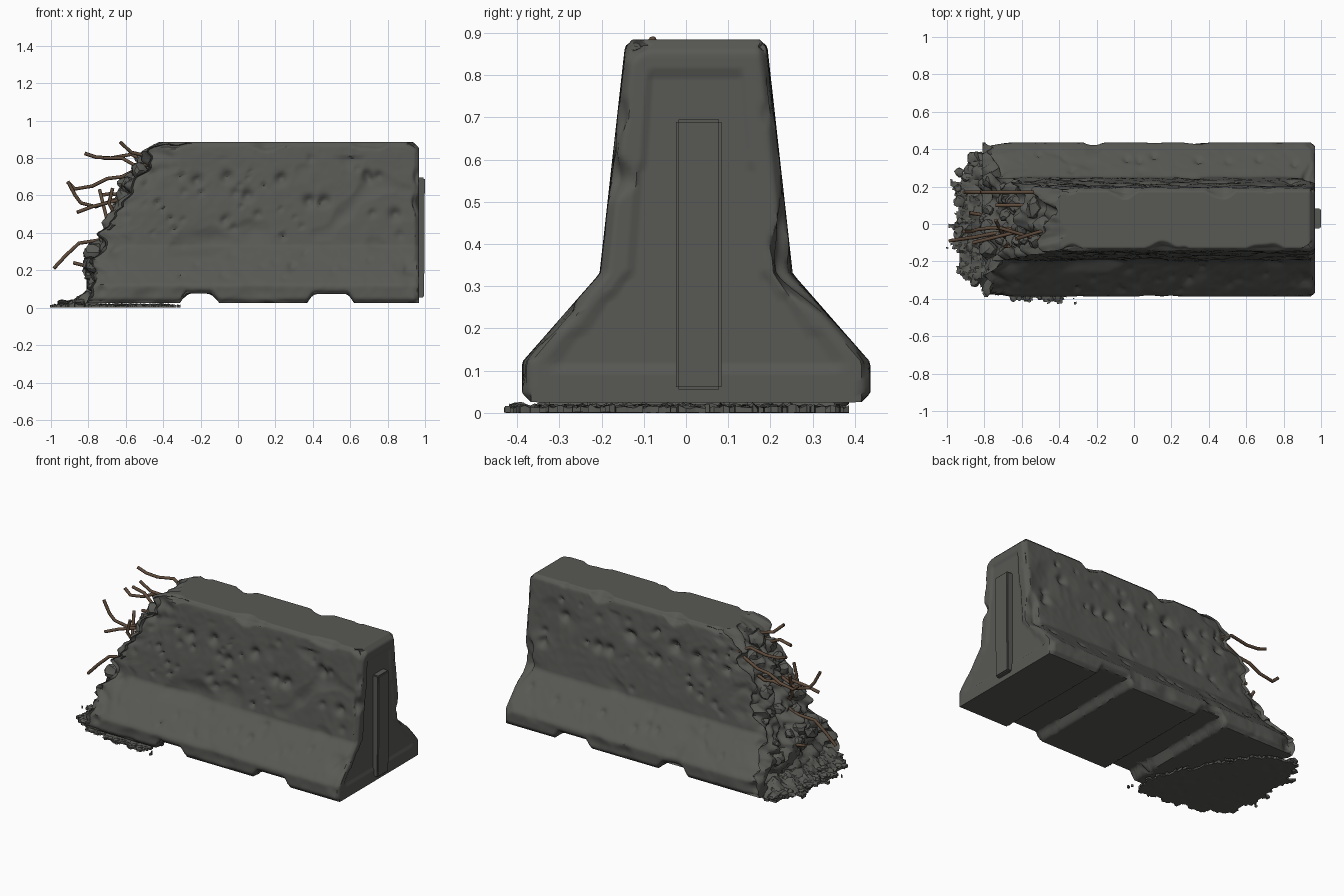
import bpy, bmesh, math, random
from mathutils import Vector, noise

if "Cube" in bpy.data.objects:
    bpy.data.objects.remove(bpy.data.objects["Cube"])

random.seed(7)
X1, Z0, Z1, YC = 0.968, 0.025, 0.885, 0.024


def material(name, rgb):
    m = bpy.data.materials.new(name)
    m.diffuse_color = (*rgb, 1)
    m.use_nodes = True
    m.node_tree.nodes["Principled BSDF"].inputs["Base Color"].default_value = m.diffuse_color
    return m


concrete = material("dark concrete", (0.098, 0.098, 0.09))
rust = material("rusty steel", (0.115, 0.072, 0.045))


def add_object(name, bm, mat, angle=40):
    me = bpy.data.meshes.new(name)
    bmesh.ops.recalc_face_normals(bm, faces=bm.faces)
    bm.to_mesh(me)
    bm.free()
    ob = bpy.data.objects.new(name, me)
    bpy.context.collection.objects.link(ob)
    me.materials.append(mat)
    bpy.ops.object.select_all(action='DESELECT')
    ob.select_set(True)
    bpy.context.view_layer.objects.active = ob
    bpy.ops.object.shade_smooth_by_angle(angle=math.radians(angle))
    return ob


def interp(pts, t):
    if t <= pts[0][0]:
        return pts[0][1]
    for (a, va), (b, vb) in zip(pts, pts[1:]):
        if t <= b:
            return va + (vb - va) * (t - a) / (b - a)
    return pts[-1][1]


# barrier profile, broken end line and underside notches
WIDTH = [(0.025, 0.413), (0.12, 0.413), (0.33, 0.229), (0.885, 0.167)]
BREAK = [(0.0, -0.80), (0.29, -0.79), (0.38, -0.71), (0.54, -0.64),
         (0.67, -0.60), (0.77, -0.50), (0.885, -0.40)]
NOTCH = [(-0.31, 0.025), (-0.28, 0.075), (-0.14, 0.075), (-0.10, 0.025),
         (0.37, 0.025), (0.40, 0.072), (0.59, 0.072), (0.62, 0.025)]

# impact pits on both faces: x, z, radius, depth, side
pits = [(x, z, 0.035, 0.03, s) for s in (-1, 1) for x, z in
        [(-0.22, .68), (-.06, .7), (.23, .69), (.46, .57), (.38, .57), (.7, .69), (.05, .6), (.84, .5)]]
for s in (-1, 1):
    for k in range(45):
        low = k % 4 == 0
        pits.append((random.uniform(-.55, .9), random.uniform(.15, .3) if low else random.uniform(.37, .8),
                     random.uniform(.012, .028), random.uniform(.008, .02), s))


def chamfer(a, b, r):
    return max(0.0, (r - a - b) * 0.5)


def chip(p, seed):
    n = noise.noise(p * 4 + Vector((seed, 0, 0))) + 0.5 * noise.noise(p * 11 + Vector((0, seed, 0)))
    return 0.022 + 0.11 * max(0.0, n - 0.1)


def shape(u, v, w):
    """Map a unit-cube surface point to the damaged barrier."""
    z = Z0 + (Z1 - Z0) * w
    s = 2 * v - 1
    y = YC + s * interp(WIDTH, z)
    q = Vector((0, y, z))
    xl = interp(BREAK, z)
    xl += 0.09 * noise.noise(q * 9) + 0.05 * noise.noise(q * 22) + 0.04 * abs(noise.noise(q * 5))
    if z < 0.3:
        xl = max(xl, -0.81)
    x = xl + (X1 - xl) * u
    z = max(z, interp(NOTCH, x))
    hw = interp(WIDTH, z)
    y = YC + s * hw
    p = Vector((x, y, z))
    side = 1 if s > 0 else -1
    dx, dy, dz = X1 - x, hw * (1 - abs(s)), Z1 - z
    # chipped corners of the end, top and foot
    a = chamfer(dx, dy, chip(p, 3.1))
    b = chamfer(dz, dy, chip(Vector((x, side, 1)), 8.7) * 0.75)
    c = chamfer(dx, dz, 0.03)
    foot = chamfer(z - max(Z0, interp(NOTCH, x)), dy, 0.022)
    x -= a + c
    z += foot - b - c
    y -= side * (a + b + foot)
    # chipped bend line and pits on the faces
    if dy < 1e-5 and 0 < u < 1:
        d = 0.004 * abs(noise.noise(p * 6)) + 0.003 * abs(noise.noise(p * 18))
        d += 0.03 * max(0, noise.noise(p * 7) - 0.25) * (z < 0.8)
        near = max(0, 1 - (x - xl) / 0.16)
        d += near * (0.012 + 0.05 * max(0, noise.noise(p * 15)))
        for px, pz, r, h, sd in pits:
            if sd == side and abs(x - px) < 2 * r and abs(z - pz) < 2 * r:
                d += h * math.exp(-((x - px) ** 2 + (z - pz) ** 2) / (r * r) * 1.6)
        y -= side * d
    # shallow recess in the sound end
    if u == 1 and 0.11 < z < 0.8 and dy > 0.07:
        x -= 0.008
    return (x, y, z)


def sheet(bm, na, nb, fn):
    g = [[bm.verts.new(shape(*fn(i / na, j / nb))) for j in range(nb + 1)] for i in range(na + 1)]
    for i in range(na):
        for j in range(nb):
            bm.faces.new((g[i][j], g[i + 1][j], g[i + 1][j + 1], g[i][j + 1]))


NX, NY, NZ = 150, 40, 70
bm = bmesh.new()
for e in (0.0, 1.0):
    sheet(bm, NX, NZ, lambda a, b: (a, e, b))
    sheet(bm, NX, NY, lambda a, b: (a, b, e))
    sheet(bm, NY, NZ, lambda a, b: (e, a, b))
bmesh.ops.remove_doubles(bm, verts=bm.verts, dist=0.0003)
add_object("barrier_body", bm, concrete, 45)

# raised tongue on the sound end
bm = bmesh.new()
bmesh.ops.create_cube(bm, size=1)
for v in bm.verts:
    v.co = Vector((0.965 + v.co.x * 0.06 + (0.004 if v.co.z > 0 else 0), 0.03 + v.co.y * 0.108, 0.375 + v.co.z * 0.64))
bmesh.ops.bevel(bm, geom=bm.edges[:], offset=0.006, segments=2, affect='EDGES')
add_object("end_tongue", bm, concrete)

# thin spread of crumbled concrete under the broken end
OUT = [(-.32, -.42), (-.36, -.2), (-.5, .1), (-.7, .36), (-.85, .40), (-.93, .3), (-.98, .22),
       (-.94, .08), (-.99, -.08), (-.94, -.28), (-.75, -.38), (-.55, -.415)]


def inside(x, y):
    hit = False
    for (ax, ay), (bx, by) in zip(OUT, OUT[1:] + OUT[:1]):
        if (ay > y) != (by > y) and x < ax + (y - ay) * (bx - ax) / (by - ay):
            hit = not hit
    return hit


bm = bmesh.new()
bmesh.ops.create_grid(bm, x_segments=64, y_segments=78, size=0.5)
for v in bm.verts:
    x, y = -0.655 + v.co.x * 0.72, -0.01 + v.co.y * 0.88
    p = Vector((x, y, 0))
    z = 0.012 + 0.014 * abs(noise.noise(p * 30)) + 0.01 * noise.noise(p * 60)
    if -0.93 < x < -0.76 and abs(y) < 0.36:
        z += (0.05 + 0.05 * noise.noise(p * 12)) * min(1, (x + 0.93) / 0.1) * min(1, (0.36 - abs(y)) / 0.1)
    v.co = (x + random.uniform(-.004, .004), y + random.uniform(-.004, .004), max(z, 0.008))
out = [v for v in bm.verts if not inside(v.co.x + 0.05 * noise.noise(v.co * 25), v.co.y + 0.04 * noise.noise(v.co * 21))]
bmesh.ops.delete(bm, geom=out, context='VERTS')
ext = bmesh.ops.extrude_face_region(bm, geom=bm.faces[:])
for v in ext["geom"]:
    if isinstance(v, bmesh.types.BMVert):
        v.co.z = 0.003 * abs(noise.noise(v.co * 20))
add_object("rubble_spread", bm, concrete, 30)


# loose stones in the spread and on the break
def stone(bm, pos, r, flat):
    geo = bmesh.ops.create_icosphere(bm, subdivisions=2, radius=1)
    off = Vector([random.uniform(0, 50) for _ in range(3)])
    for v in geo["verts"]:
        k = r * (1 + 0.5 * noise.noise(v.co * 1.3 + off))
        v.co = Vector(pos) + Vector((v.co.x * k, v.co.y * k, v.co.z * k * flat))


bm = bmesh.new()
for _ in range(34):
    x, y = random.uniform(-.95, -.78), random.uniform(-.3, .36)
    r = random.uniform(.012, .035)
    if inside(x, y):
        stone(bm, (x, y, 0.02 + r * 0.3), r, 0.5)
for _ in range(10):
    x = random.uniform(-.7, -.36)
    stone(bm, (x, -.395, .016), random.uniform(.01, .02), 0.5)
add_object("rubble_stones", bm, concrete, 25)

bm = bmesh.new()
for _ in range(26):
    z = random.uniform(.1, .8)
    y = YC + random.uniform(-.8, .8) * interp(WIDTH, z)
    stone(bm, (interp(BREAK, z) + 0.01, y, z), random.uniform(.025, .055), 0.9)
add_object("broken_core_lumps", bm, concrete, 25)

# bent reinforcing bars sticking out of the break
BARS = [
    [(-.82, .17, .825), (-.76, .17, .805), (-.68, .17, .80), (-.57, .17, .82), (-.48, .17, .77)],
    [(-.63, -.08, .885), (-.57, -.06, .83), (-.50, -.04, .815), (-.38, -.04, .79)],
    [(-.72, -.02, .80), (-.62, -.05, .80), (-.55, -.07, .76), (-.40, -.10, .77)],
    [(-.91, .17, .67), (-.87, .17, .635), (-.78, .17, .65), (-.70, .17, .69), (-.62, .17, .70), (-.50, .17, .76)],
    [(-.91, -.04, .675), (-.87, -.04, .60), (-.84, -.03, .56), (-.76, -.02, .54), (-.60, -.03, .60)],
    [(-.86, -.10, .51), (-.78, -.08, .54), (-.66, -.05, .57), (-.52, -.03, .62)],
    [(-.74, .10, .60), (-.68, .10, .61), (-.62, .10, .60), (-.50, .10, .65)],
    [(-.74, .02, .63), (-.72, -.02, .55), (-.70, -.06, .47), (-.66, -.08, .40)],
    [(-.67, -.12, .64), (-.69, -.12, .56), (-.66, -.10, .50)],
    [(-.985, -.09, .21), (-.92, -.08, .28), (-.85, -.07, .345), (-.75, -.05, .36), (-.60, -.04, .42)],
    [(-.88, .06, .24), (-.82, .05, .225), (-.70, .04, .22)],
]
for i, pts in enumerate(BARS):
    cu = bpy.data.curves.new("rebar", 'CURVE')
    cu.dimensions = '3D'
    cu.bevel_depth, cu.bevel_resolution, cu.use_fill_caps = 0.0095, 2, True
    sp = cu.splines.new('POLY')
    sp.points.add(len(pts) - 1)
    for pt, co in zip(sp.points, pts):
        pt.co = (*co, 1)
    cu.materials.append(rust)
    bpy.context.collection.objects.link(bpy.data.objects.new(f"rebar_{i + 1}", cu))
